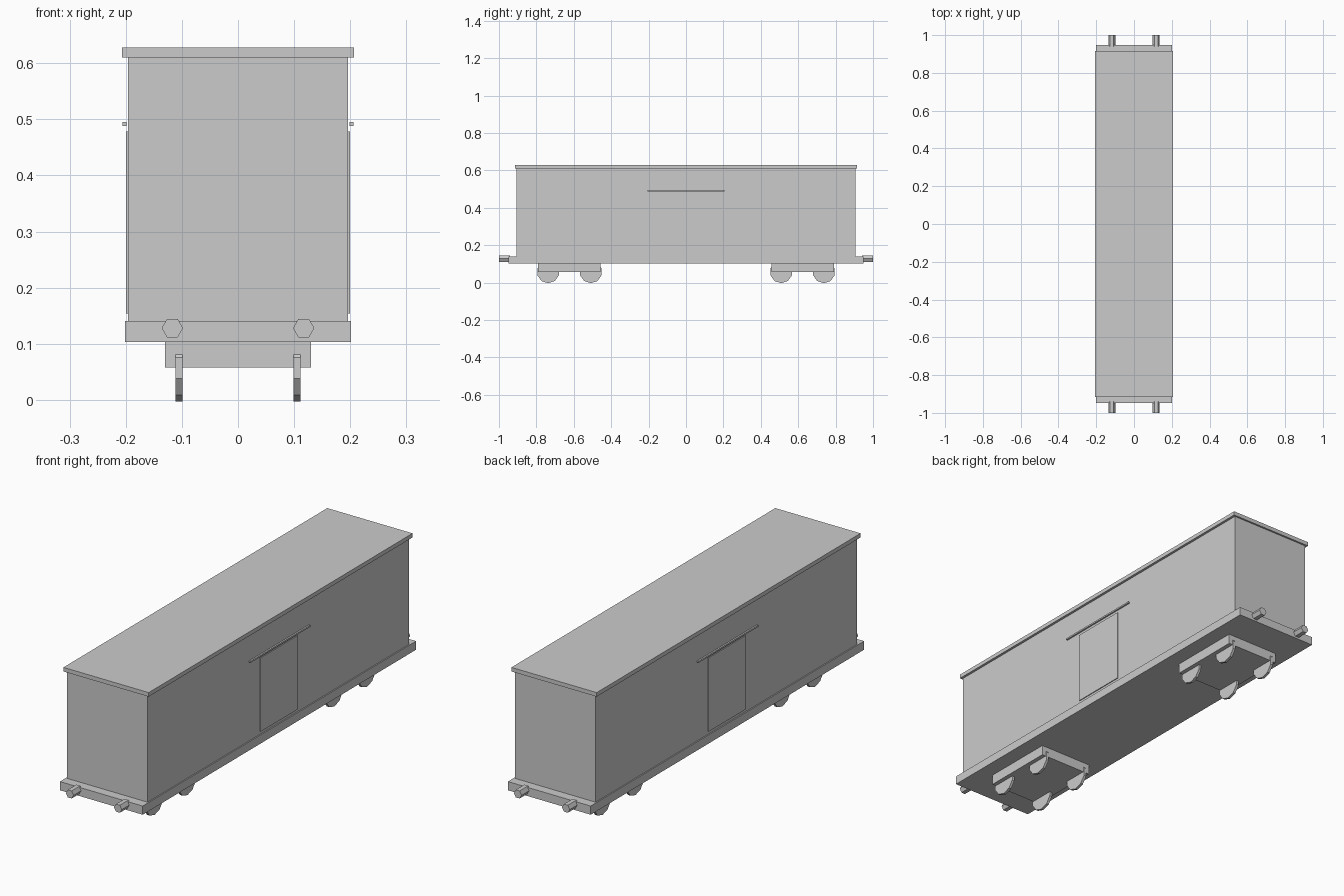
import bpy
from math import radians

if "Cube" in bpy.data.objects:
    bpy.data.objects.remove(bpy.data.objects["Cube"])


def box(name, x, y, z):
    """Box from (min, max) ranges on each axis."""
    ranges = (x, y, z)
    bpy.ops.mesh.primitive_cube_add(size=1, location=[(a + b) / 2 for a, b in ranges])
    ob = bpy.context.object
    ob.name = name
    ob.scale = [b - a for a, b in ranges]
    bpy.ops.object.transform_apply(location=False, rotation=False, scale=True)
    return ob


def prism(name, sides, radius, depth, location, rotation):
    """Low-poly cylinder, turned so a corner points sideways."""
    bpy.ops.mesh.primitive_cylinder_add(vertices=sides, radius=radius, depth=depth)
    ob = bpy.context.object
    ob.name = name
    ob.rotation_euler = (0, 0, radians(90))
    bpy.ops.object.transform_apply(location=False, rotation=True, scale=False)
    ob.rotation_euler = rotation
    bpy.ops.object.transform_apply(location=False, rotation=True, scale=False)
    ob.location = location
    return ob


# Main wagon: underframe, body and roof
box("underframe", (-0.201, 0.201), (-0.948, 0.948), (0.103, 0.141))
box("body", (-0.196, 0.196), (-0.907, 0.907), (0.141, 0.61))
box("roof", (-0.207, 0.207), (-0.915, 0.915), (0.61, 0.628))

for s in (-1, 1):
    # Sliding door and its rail on each side
    box("door", sorted((s * 0.195, s * 0.2)), (-0.128, 0.128), (0.154, 0.478))
    box("door_rail", sorted((s * 0.199, s * 0.206)), (-0.207, 0.207), (0.488, 0.495))

    # Hexagonal buffers on each end
    for x in (-0.117, 0.117):
        prism("buffer", 6, 0.019, 0.06, (x, s * 0.97, 0.128), (radians(90), 0, 0))

    # Bogie frame with four ten-sided wheels
    centre = s * 0.623
    box("bogie_frame", (-0.13, 0.13), (centre - 0.167, centre + 0.167), (0.058, 0.103))
    for dy in (-0.114, 0.114):
        for x in (-0.105, 0.105):
            wheel = prism("wheel", 10, 0.06, 0.012, (x, centre + dy, 0.057),
                          (0, radians(90), 0))
            # Flat tread resting on the rail level
            wheel.rotation_euler = (0, 0, 0)
